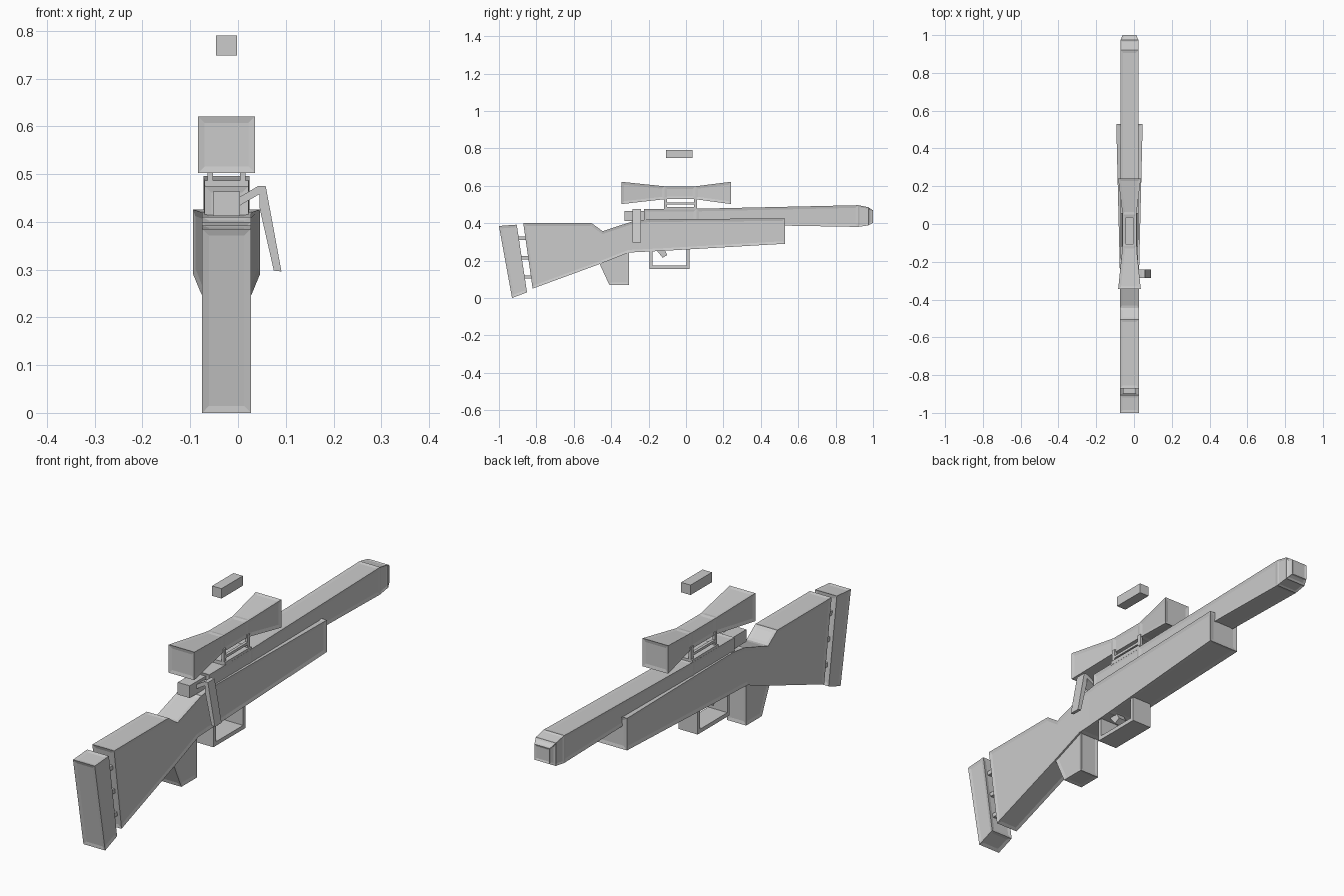
import bpy, bmesh
from mathutils import Vector

if "Cube" in bpy.data.objects:
    bpy.data.objects.remove(bpy.data.objects["Cube"], do_unlink=True)

grey = bpy.data.materials.new("plain grey")
grey.use_nodes = True
colour = (0.6, 0.6, 0.6, 1)
grey.diffuse_color = colour
grey.node_tree.nodes["Principled BSDF"].inputs["Base Color"].default_value = colour

AXIS = -0.024  # middle plane of the body
RIM = 0.014    # border around each panel


def finish(name, bm):
    bmesh.ops.recalc_face_normals(bm, faces=bm.faces)
    mesh = bpy.data.meshes.new(name)
    bm.to_mesh(mesh)
    bm.free()
    mesh.materials.append(grey)
    obj = bpy.data.objects.new(name, mesh)
    bpy.context.collection.objects.link(obj)
    return obj


def add_panels(bm, rim):
    """Thin border with a shallow sunken panel on every face."""
    bmesh.ops.recalc_face_normals(bm, faces=bm.faces)
    bmesh.ops.inset_individual(bm, faces=bm.faces[:], thickness=rim,
                               depth=-0.003, use_even_offset=True)


def extrude_profile(points, half):
    """Side outline (y, z) extruded across x."""
    bm = bmesh.new()
    face = bm.faces.new([bm.verts.new((-half, y, z)) for y, z in points])
    new = bmesh.ops.extrude_face_region(bm, geom=[face])["geom"]
    moved = [v for v in new if isinstance(v, bmesh.types.BMVert)]
    bmesh.ops.translate(bm, verts=moved, vec=(2 * half, 0, 0))
    return bm


def prism(name, points, half, rim=0, x=AXIS):
    bm = extrude_profile(points, half)
    if rim:
        add_panels(bm, rim)
    bmesh.ops.translate(bm, verts=bm.verts, vec=(x, 0, 0))
    return finish(name, bm)


def box(name, y0, y1, z0, z1, half, x=AXIS, rim=0):
    return prism(name, [(y0, z0), (y1, z0), (y1, z1), (y0, z1)], half, rim, x)


def loft(name, sections, rim=RIM):
    """Rectangular sections (y, half width, z bottom, z top) joined in a row."""
    bm = bmesh.new()
    rings = [[bm.verts.new((AXIS + sx * h, y, z)) for sx, z in
              ((-1, z0), (1, z0), (1, z1), (-1, z1))]
             for y, h, z0, z1 in sections]
    for a, b in zip(rings, rings[1:]):
        for i in range(4):
            j = (i + 1) % 4
            bm.faces.new((a[i], a[j], b[j], b[i]))
    bm.faces.new(rings[0])
    bm.faces.new(rings[-1])
    if rim:
        add_panels(bm, rim)
    return finish(name, bm)


# Stock and fore-end in one piece, flaring towards the far end
bm = extrude_profile([(-0.87, 0.4), (-0.505, 0.4), (-0.445, 0.357), (-0.285, 0.41),
                      (-0.2, 0.42), (0.53, 0.426), (0.53, 0.29), (-0.12, 0.252),
                      (-0.305, 0.243), (-0.46, 0.182), (-0.82, 0.05)], 0.051)
add_panels(bm, RIM)
bmesh.ops.bisect_plane(bm, geom=bm.verts[:] + bm.edges[:] + bm.faces[:],
                       plane_co=Vector((0, -0.25, 0)), plane_no=Vector((0, 1, 0)))
for v in bm.verts:
    v.co.x = AXIS + v.co.x * (1 + 0.37 * max(0, v.co.y + 0.25) / 0.78)
finish("stock", bm)

# Grip under the stock
prism("grip", [(-0.47, 0.2), (-0.41, 0.07), (-0.305, 0.07), (-0.305, 0.26),
               (-0.4, 0.26)], 0.045, RIM)

# Butt pad and the pins that hold it
prism("butt_pad", [(-1, 0.385), (-0.905, 0.392), (-0.85, 0.03), (-0.93, 0)], 0.051, RIM)
for i, (y, z) in enumerate([(-0.875, 0.32), (-0.86, 0.215), (-0.845, 0.112)]):
    box(f"pad_pin_{i + 1}", y - 0.03, y + 0.03, z - 0.009, z + 0.009, 0.035)

# Receiver with barrel, and muzzle
loft("barrel", [(-0.225, 0.046, 0.4, 0.475), (0.055, 0.047, 0.395, 0.477),
                (0.92, 0.048, 0.38, 0.496)])
loft("muzzle", [(0.92, 0.048, 0.38, 0.496), (0.975, 0.047, 0.388, 0.485),
                (1, 0.036, 0.402, 0.468)], 0.008)

# Bolt and its bent handle
box("bolt", -0.33, -0.2, 0.412, 0.464, 0.028)
bm = bmesh.new()
path = [((0, 0.432), (0, 0.45)), ((0.045, 0.458), (0.042, 0.475)),
        ((0.045, 0.43), (0.058, 0.475)), ((0.075, 0.298), (0.091, 0.296))]
rings = [[bm.verts.new((x, y, z)) for (x, z), y in
          ((a, -0.285), (b, -0.285), (b, -0.24), (a, -0.24))] for a, b in path]
for a, b in zip(rings, rings[1:]):
    for i in range(4):
        j = (i + 1) % 4
        bm.faces.new((a[i], a[j], b[j], b[i]))
bm.faces.new(rings[0])
bm.faces.new(rings[-1])
finish("bolt_handle", bm)

# Telescopic sight: two bells and a narrow middle
loft("sight", [(-0.345, 0.06, 0.502, 0.621), (-0.115, 0.036, 0.528, 0.597),
               (0.05, 0.036, 0.528, 0.597), (0.24, 0.06, 0.502, 0.621)])

# Sight mounts: a rail on the receiver with two pairs of legs
box("mount_plate", -0.118, 0.058, 0.47, 0.487, 0.046)
for end, y in (("front", -0.11), ("rear", 0.05)):
    for side, s in (("left", 1), ("right", -1)):
        box(f"mount_leg_{end}_{side}", y - 0.008, y + 0.008, 0.48, 0.54, 0.006,
            AXIS + s * 0.034)
for side, s in (("left", 1), ("right", -1)):
    box(f"mount_rail_{side}", -0.11, 0.05, 0.499, 0.51, 0.006, AXIS + s * 0.034)

# Small block floating above the sight
box("top_block", -0.108, 0.035, 0.748, 0.79, 0.022)

# Trigger guard and trigger
box("guard_bottom", -0.195, 0.02, 0.156, 0.173, 0.045)
box("guard_front", -0.195, -0.179, 0.156, 0.255, 0.045)
box("guard_rear", 0.004, 0.02, 0.156, 0.265, 0.045)
prism("trigger", [(-0.155, 0.252), (-0.125, 0.215), (-0.1, 0.23), (-0.115, 0.258)], 0.018)
